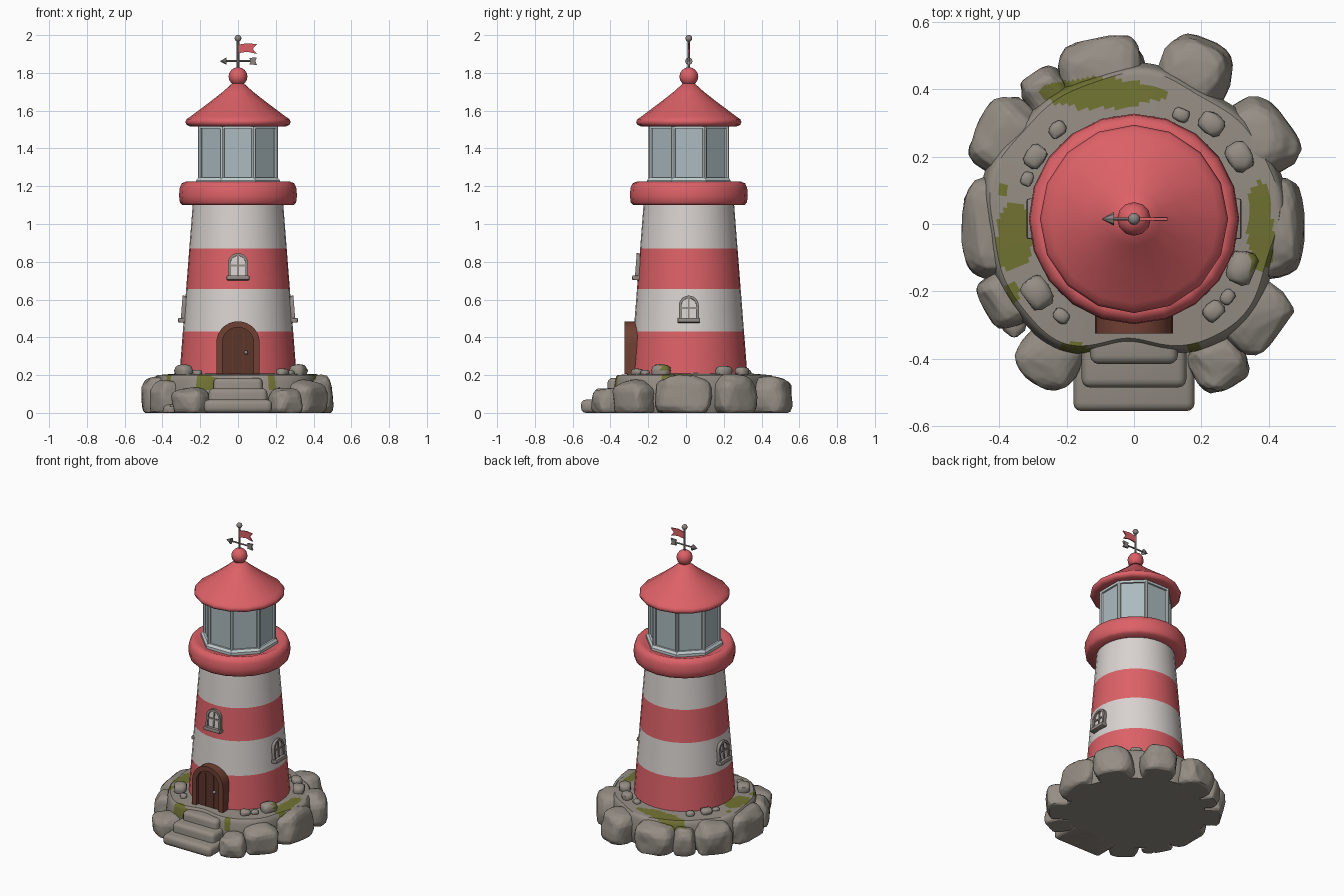
import bpy, bmesh, math, random
from mathutils import Matrix, Vector, noise

if "Cube" in bpy.data.objects:
    bpy.data.objects.remove(bpy.data.objects["Cube"])

random.seed(4)
CY = 0.015          # tower axis
PI = math.pi


def mat(name, r, g, b):
    m = bpy.data.materials.new(name)
    lin = lambda c: ((c / 255 + 0.055) / 1.055) ** 2.4
    m.diffuse_color = (lin(r), lin(g), lin(b), 1)
    m.use_nodes = True
    m.node_tree.nodes["Principled BSDF"].inputs["Base Color"].default_value = m.diffuse_color
    return m


RED = mat("red paint", 220, 97, 103)
WHITE = mat("white paint", 216, 210, 207)
ROCK = mat("grey rock", 148, 141, 132)
MOSS = mat("moss green", 112, 114, 50)
BROWN = mat("brown frame", 112, 64, 51)
DARK = mat("dark door wood", 92, 54, 43)
STONE = mat("window stone", 146, 138, 133)
GLASS = mat("pale glass", 172, 187, 191)
PALE = mat("pale lantern frame", 196, 206, 208)
METAL = mat("grey metal", 140, 134, 132)


def finish(name, bm, mats, angle=40, m=None):
    bmesh.ops.recalc_face_normals(bm, faces=bm.faces)
    if m is not None:
        bm.transform(m)
    me = bpy.data.meshes.new(name)
    bm.to_mesh(me)
    bm.free()
    ob = bpy.data.objects.new(name, me)
    bpy.context.collection.objects.link(ob)
    for k in mats:
        me.materials.append(k)
    me.shade_smooth()
    me.set_sharp_from_angle(angle=math.radians(angle))
    return ob


def lathe(name, prof, n, mats, rule=None, start=0, warp=None, angle=40):
    """Turn an (r, z) profile round the tower axis; closed with caps."""
    bm = bmesh.new()
    rings = []
    for r, z in prof:
        ring = []
        for i in range(n):
            a = start + 2 * PI * i / n
            k = r * (warp(a) if warp else 1)
            ring.append(bm.verts.new((k * math.cos(a), CY + k * math.sin(a), z)))
        rings.append(ring)
    for p, q in zip(rings, rings[1:]):
        for i in range(n):
            bm.faces.new((p[i], p[(i + 1) % n], q[(i + 1) % n], q[i]))
    bm.faces.new(rings[0])
    bm.faces.new(rings[-1])
    bmesh.ops.recalc_face_normals(bm, faces=bm.faces)
    if rule:
        for f in bm.faces:
            f.material_index = rule(f)
    return finish(name, bm, mats, angle)


def box(name, c, s, material, m=None, bevel=0, seg=2):
    bm = bmesh.new()
    bmesh.ops.create_cube(bm, size=1)
    bm.transform(Matrix.Translation(c) @ Matrix.Diagonal((*s, 1)))
    if bevel:
        bmesh.ops.bevel(bm, geom=bm.edges[:], offset=bevel, segments=seg,
                        profile=0.5, affect='EDGES')
    return finish(name, bm, [material], 40, m)


def prism(name, pts, y0, y1, material, m=None):
    """Extrude an (x, z) outline from y0 to y1."""
    bm = bmesh.new()
    a = [bm.verts.new((x, y0, z)) for x, z in pts]
    b = [bm.verts.new((x, y1, z)) for x, z in pts]
    bm.faces.new(a)
    bm.faces.new(b[::-1])
    for i in range(len(pts)):
        j = (i + 1) % len(pts)
        bm.faces.new((a[i], a[j], b[j], b[i]))
    return finish(name, bm, [material], 40, m)


def rod(name, a, b, r1, r2, material, n=8):
    a, b = Vector(a), Vector(b)
    bm = bmesh.new()
    bmesh.ops.create_cone(bm, cap_ends=True, segments=n, radius1=r1, radius2=r2, depth=(b - a).length)
    q = (b - a).to_track_quat('Z', 'Y').to_matrix().to_4x4()
    return finish(name, bm, [material], 40, Matrix.Translation((a + b) / 2) @ q)


def ball(name, z, r, material, u=12, v=8):
    bm = bmesh.new()
    bmesh.ops.create_uvsphere(bm, u_segments=u, v_segments=v, radius=r)
    return finish(name, bm, [material], 60, Matrix.Translation((0, CY, z)))


# moss patches: centre x, y and half sizes
PATCHES = [(-.1, .39, .18, .045), (-.36, -.04, .05, .11), (.375, -.02, .04, .14),
           (.19, -.40, .035, .045), (-.18, -.38, .05, .025), (-.385, .1, .015, .02),
           (-.36, -.2, .02, .04)]


def moss(f):
    c = f.calc_center_median()
    if c.z < 0.05 or f.normal.z < 0.15:
        return 0
    w = 1 + 0.5 * noise.noise(c * 18)
    return int(any(((c.x - x) / a) ** 2 + ((c.y - y) / b) ** 2 < w for x, y, a, b in PATCHES))


def rock(name, x, y, a, b, h, z0=0, cuts=0):
    """Lumpy boulder: a across, b outwards, h high, flat underneath."""
    bm = bmesh.new()
    bmesh.ops.create_icosphere(bm, subdivisions=3 if cuts else 2, radius=1)
    off = Vector((random.uniform(0, 50), random.uniform(0, 50), 0))
    for v in bm.verts:
        k = 1 + 0.14 * noise.noise(v.co * 1.5 + off)
        p = Vector([math.copysign(abs(c) ** 0.68, c) for c in v.co]) * k
        v.co = (p.x * a, p.y * b, max(z0, z0 + h * (0.42 + 0.58 * p.z)))
    if cuts:
        bmesh.ops.subdivide_edges(bm, edges=bm.edges[:], cuts=cuts, use_grid_fill=True)
    turn = math.atan2(y, x) - PI / 2
    bm.transform(Matrix.Translation((x, y, 0)) @ Matrix.Rotation(turn, 4, 'Z'))
    bmesh.ops.recalc_face_normals(bm, faces=bm.faces)
    for f in bm.faces:
        f.material_index = moss(f)
    return finish(name, bm, [ROCK, MOSS], 45)


# rocky island, drawn in at the front for the steps
def island_warp(a):
    d = (a + PI / 2 + PI) % (2 * PI) - PI
    return 1 - 0.14 * math.exp(-(d / 0.42) ** 2) + 0.02 * math.sin(5 * a) + 0.012 * math.sin(9 * a + 1)


top = [(0.425 - 0.0125 * i, 0.2 + 0.001 * i) for i in range(12)]
lathe("rock_island", [(.43, 0), (.45, .06), (.45, .12), (.44, .17), (.435, .19)] + top + [(.2, .215)],
      144, [ROCK, MOSS], moss, warp=island_warp)

for i, r in enumerate([(-.09, .44, .13, .115, .19), (.18, .45, .105, .105, .19),
                       (.365, .25, .12, .11, .2), (.405, -.01, .15, .1, .2),
                       (.35, -.27, .11, .1, .17), (.25, -.405, .085, .085, .13),
                       (-.25, -.395, .095, .085, .13), (-.365, -.215, .09, .09, .17),
                       (-.41, -.01, .15, .1, .2), (-.37, .25, .12, .105, .19),
                       (-.26, .39, .07, .07, .17)]):
    rock(f"boulder_{i}", *r, cuts=3)

# loose stones round the tower foot
for i, (x, y, s, z) in enumerate([(-.227, .28, .025, .2), (-.293, .2, .033, .2), (-.317, .134, .02, .2),
                                  (.14, .323, .023, .2), (.23, .297, .036, .2), (.313, .2, .042, .2),
                                  (.32, -.13, .047, .2), (.277, -.217, .022, .2), (.235, -.258, .03, .2),
                                  (-.287, -.205, .046, .2), (-.215, -.273, .023, .2),
                                  (-.36, -.295, .037, 0), (.05, -.5, .03, 0)]):
    rock(f"stone_{i}", x, y, s * 1.1, s * .9, s * 1.2, z)

# entrance steps
for i, (w, y, h) in enumerate([(.36, -.555, .07), (.31, -.485, .13), (.26, -.415, .185)]):
    box(f"step_{i}", (0, (y - .25) / 2, h / 2), (w, -.25 - y, h), ROCK, bevel=.025, seg=3)

# striped tower
radius = lambda z: .31 - .0778 * (z - .2)
lathe("tower", [(radius(z), z) for z in (.19, .43, .655, .87, 1.13)], 32, [RED, WHITE],
      lambda f: int(.43 < f.calc_center_median().z < .65 or f.calc_center_median().z > .87))

# gallery ring
lathe("gallery", [(.22, 1.1), (.295, 1.1), (.308, 1.115), (.312, 1.15), (.309, 1.19),
                  (.298, 1.215), (.275, 1.225), (.25, 1.215), (.2, 1.21)], 20, [RED], angle=50)

# lantern room: eight panes, posts and rails
S = PI / 8
lathe("lantern_glass", [(.215, 1.2), (.215, 1.53)], 8, [GLASS], start=S, angle=20)
lathe("lantern_sill", [(.24, 1.2), (.24, 1.23), (.228, 1.245), (.2, 1.245)], 8, [PALE], start=S, angle=20)
lathe("lantern_head", [(.2, 1.505), (.228, 1.505), (.228, 1.53)], 8, [PALE], start=S, angle=20)
for i in range(8):
    a = S + i * PI / 4
    x, y = .217 * math.cos(a), CY + .217 * math.sin(a)
    rod(f"lantern_post_{i}", (x, y, 1.22), (x, y, 1.53), .012, .012, PALE)

# roof and finial
lathe("roof", [(.15, 1.525), (.255, 1.517), (.272, 1.525), (.279, 1.54), (.272, 1.555), (.25, 1.57),
               (.15, 1.645), (.08, 1.7), (.03, 1.745)], 16, [RED], angle=60)
ball("roof_ball", 1.78, .05, RED)

# weather vane
rod("vane_pole", (0, CY, 1.8), (0, CY, 1.98), .007, .007, METAL)
ball("vane_ball", 1.983, .018, METAL)
rod("vane_bar", (-.07, CY, 1.862), (.09, CY, 1.862), .005, .005, METAL)
rod("vane_arrow", (-.06, CY, 1.862), (-.095, CY, 1.862), .02, .001, METAL)
prism("vane_tail", [(.06, 1.845), (.1, 1.842), (.092, 1.862), (.1, 1.882), (.06, 1.879), (.068, 1.862)],
      CY - .006, CY + .006, METAL)
prism("flag", [(.004, 1.905), (.05, 1.912), (.1, 1.9), (.078, 1.927), (.1, 1.952), (.05, 1.957), (.004, 1.95)],
      CY - .004, CY + .004, RED)


def arch(w, h, n=14):
    """Round-topped outline of half width w and height h."""
    arc = [(w * math.cos(PI * i / n), h - w + w * math.sin(PI * i / n)) for i in range(n + 1)]
    return [(w, 0)] + arc + [(-w, 0)]


def arch_frame(name, w, h, t, y0, y1, material, m):
    o, i = arch(w, h), arch(w - t, h - t)
    return prism(name, o + i[::-1], y0, y1, material, m)


# arched door
D = Matrix.Translation((0, 0, .205))
arch_frame("door_frame", .115, .28, .032, -.325, -.24, BROWN, D)
prism("door_panel", arch(.088, .252), -.303, -.24, DARK, D)
for s in (-.03, .03):
    box("door_groove", (s, -.304, .11), (.004, .004, .22), BROWN, D)
bm = bmesh.new()
bmesh.ops.create_uvsphere(bm, u_segments=10, v_segments=6, radius=.011)
finish("door_knob", bm, [METAL], 60, Matrix.Translation((.042, -.313, .32)))

# arched windows: front, right and left
for side, ang, z in (("front", 0, .71), ("right", PI / 2, .485), ("left", -PI / 2, .485)):
    m = (Matrix.Translation((0, CY, 0)) @ Matrix.Rotation(ang, 4, 'Z')
         @ Matrix.Translation((0, -radius(z), z)) @ Matrix.Rotation(-.078, 4, 'X'))
    arch_frame(side + "_window_frame", .053, .135, .014, -.016, .02, STONE, m)
    prism(side + "_window_pane", arch(.042, .124), -.006, .02, WHITE, m)
    box(side + "_window_mullion", (0, -.005, .065), (.009, .014, .125), STONE, m)
    box(side + "_window_bar", (0, -.005, .07), (.09, .014, .009), STONE, m)
    box(side + "_window_sill", (0, -.008, .004), (.12, .044, .024), STONE, m, bevel=.005)
